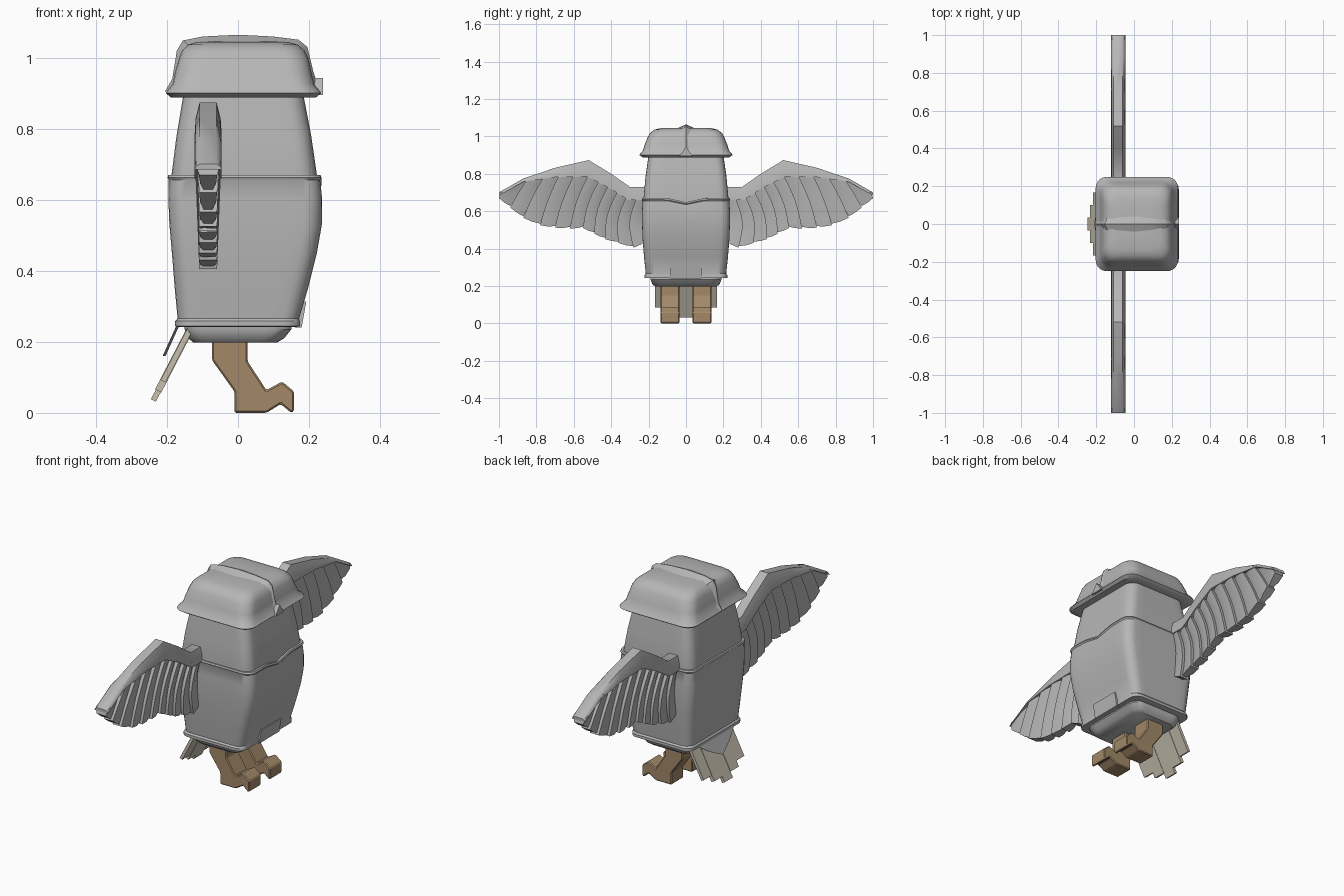
import bpy, bmesh, math
from mathutils import Vector

if "Cube" in bpy.data.objects:
    bpy.data.objects.remove(bpy.data.objects["Cube"])


def material(name, rgb):
    m = bpy.data.materials.new(name)
    m.use_nodes = True
    m.diffuse_color = (*rgb, 1)
    m.node_tree.nodes["Principled BSDF"].inputs["Base Color"].default_value = (*rgb, 1)
    return m


GREY = material("plumage grey", (0.47, 0.47, 0.47))
BROWN = material("leg brown", (0.36, 0.25, 0.14))
BEIGE = material("tail beige", (0.56, 0.52, 0.42))


def finish(name, bm, mat, smooth=None, bevel=0):
    bmesh.ops.recalc_face_normals(bm, faces=bm.faces)
    me = bpy.data.meshes.new(name)
    bm.to_mesh(me)
    bm.free()
    me.materials.append(mat)
    ob = bpy.data.objects.new(name, me)
    bpy.context.collection.objects.link(ob)
    if bevel:
        mod = ob.modifiers.new("bevel", 'BEVEL')
        mod.width = bevel
        mod.segments = 1
    if smooth:
        bpy.ops.object.select_all(action='DESELECT')
        ob.select_set(True)
        bpy.context.view_layer.objects.active = ob
        bpy.ops.object.shade_smooth_by_angle(angle=math.radians(smooth))
    return ob


def skin(bm, rings, closed=True):
    """Join equal rings of points into a capped tube."""
    vs = [[bm.verts.new(p) for p in r] for r in rings]
    n = len(vs[0])
    for a, b in zip(vs, vs[1:]):
        for i in range(n):
            j = (i + 1) % n
            bm.faces.new((a[i], a[j], b[j], b[i]))
    if closed:
        bm.faces.new(vs[0])
        bm.faces.new(vs[-1])


def box_ring(z, x0, x1, h, r, dip=0):
    """Rounded rectangle with the front edge optionally dipping in a V."""
    pts = []
    corners = [(x1 - r, h - r), (x0 + r, h - r), (x0 + r, r - h), (x1 - r, r - h)]
    for k, (cx, cy) in enumerate(corners):
        for i in range(6):
            a = math.pi / 2 * (k + i / 5)
            pts.append(Vector((cx + r * math.cos(a), cy + r * math.sin(a), z)))
        nxt = corners[(k + 1) % 4]
        a = math.pi / 2 * (k + 1)
        off = Vector((r * math.cos(a), r * math.sin(a), z))
        for i in range(1, 8):
            t = i / 8
            pts.append(Vector((cx + (nxt[0] - cx) * t, cy + (nxt[1] - cy) * t, 0)) + off)
    for p in pts:
        if p.x > x1 - r / 2:
            p.z -= dip * max(0, 1 - abs(p.y) / 0.1)
    return pts


def shell(name, sections, mat=GREY):
    bm = bmesh.new()
    skin(bm, [box_ring(*s) for s in sections])
    return finish(name, bm, mat, 35)


# Body: rump, lower shell with V-shaped rim, upper shell
shell("rump", [(0.198, -0.125, 0.11, 0.165, 0.04), (0.21, -0.14, 0.13, 0.18, 0.05),
               (0.235, -0.15, 0.15, 0.19, 0.05), (0.26, -0.15, 0.15, 0.19, 0.05)])
shell("lower_body", [(0.242, -0.165, 0.165, 0.21, 0.04), (0.244, -0.177, 0.174, 0.222, 0.045),
                     (0.258, -0.177, 0.174, 0.222, 0.045), (0.266, -0.17, 0.172, 0.215, 0.045),
                     (0.35, -0.178, 0.197, 0.224, 0.05), (0.45, -0.186, 0.222, 0.232, 0.05),
                     (0.53, -0.193, 0.236, 0.235, 0.05), (0.6, -0.196, 0.237, 0.235, 0.05),
                     (0.655, -0.195, 0.231, 0.232, 0.05, 0.02),
                     (0.662, -0.198, 0.235, 0.236, 0.05, 0.022),
                     (0.67, -0.196, 0.232, 0.233, 0.05, 0.022),
                     (0.67, -0.18, 0.21, 0.215, 0.05, 0.022)])
shell("upper_body", [(0.62, -0.185, 0.222, 0.226, 0.05), (0.67, -0.187, 0.222, 0.227, 0.05),
                     (0.78, -0.173, 0.206, 0.217, 0.05), (0.9, -0.153, 0.183, 0.2, 0.05)])

# Head: flared brim and boxy dome
shell("head", [(0.888, -0.16, 0.19, 0.205, 0.05), (0.888, -0.19, 0.22, 0.232, 0.05),
               (0.9, -0.203, 0.234, 0.25, 0.06), (0.906, -0.2, 0.23, 0.246, 0.06),
               (0.925, -0.184, 0.214, 0.23, 0.06), (0.955, -0.178, 0.207, 0.221, 0.06),
               (1.0, -0.165, 0.197, 0.203, 0.06), (1.02, -0.157, 0.187, 0.19, 0.06),
               (1.036, -0.14, 0.168, 0.168, 0.055), (1.044, -0.115, 0.14, 0.135, 0.05),
               (1.046, -0.06, 0.08, 0.07, 0.04)])

# Crest: raised spine over the middle of the head
crest = [(-0.205, 0.905), (-0.185, 0.94), (-0.172, 1.02), (-0.155, 1.048), (-0.1, 1.059),
         (0, 1.064), (0.1, 1.059), (0.17, 1.05), (0.195, 1.03), (0.212, 0.96), (0.225, 0.92)]
bm = bmesh.new()
skin(bm, [[(x * s, y, 0.9 + (z - 0.9) * s) for x, z in crest]
          for y, s in ((-0.045, 0.88), (0, 1), (0.045, 0.88))])
finish("crest", bm, GREY, 35)

# Beak: small wedge on the front of the brim
bm = bmesh.new()
skin(bm, [[(x, -0.035, 0.895), (x, 0, 0.943), (x, 0.035, 0.895)] for x in (0.17, 0.239)])
finish("beak", bm, GREY)


def prism(name, profile, y0, y1, mat, bevel=0):
    """Side profile in x and z, extruded sideways."""
    bm = bmesh.new()
    skin(bm, [[(x, y, z) for x, z in profile] for y in (y0, y1)])
    return finish(name, bm, mat, bevel=bevel)


# Belly tab and tail cover
prism("belly_tab", [(0.16, 0.24), (0.179, 0.24), (0.192, 0.313), (0.17, 0.313)], -0.082, 0.082, GREY)
bm = bmesh.new()
skin(bm, [[(x + o, y, z) for x, y, z in ((-0.165, -0.16, 0.255), (-0.165, 0.16, 0.255),
          (-0.19, 0.08, 0.2), (-0.208, 0, 0.16), (-0.19, -0.08, 0.2))] for o in (-0.004, 0.004)])
finish("tail_cover", bm, GREY)

# Legs with hooked feet
leg = [(-0.073, 0.22), (-0.073, 0.148), (-0.01, 0.06), (-0.01, 0), (0.08, 0), (0.12, 0.025),
       (0.15, 0), (0.158, 0.005), (0.158, 0.06), (0.124, 0.088), (0.08, 0.064),
       (0.027, 0.145), (0.027, 0.22)]
for side, s in (("right", -1), ("left", 1)):
    prism(side + "_leg", leg, s * 0.036, s * 0.135, BROWN, 0.008)

# Tail feathers, longest in the middle
for i in range(-2, 3):
    end = 0.035 + 0.027 * abs(i)
    top, low = Vector((-0.135, 0.235)), Vector((-0.238 + (end - 0.035) * 0.5, end))
    t = Vector((0.007, -0.0035)) * (1 + 0.25 * (abs(i) % 2))
    prism("tail_feather", [top - t, top + t, low + t, low - t],
          i * 0.066 - 0.034, i * 0.066 + 0.034, BEIGE)

# Wings: thick leading arm and a fan of overlapping feathers
MID = -0.084
arm_top = [(0.2, 0.73), (0.3, 0.73), (0.4, 0.8), (0.52, 0.873), (0.7, 0.832), (0.87, 0.775), (1, 0.70)]
arm_low = [(0.2, 0.66), (0.31, 0.66), (0.42, 0.73), (0.53, 0.785), (0.7, 0.782), (0.87, 0.757), (1, 0.685)]
roots = [(0.2, 0.68), (0.26, 0.68), (0.31, 0.69), (0.36, 0.715), (0.41, 0.745), (0.46, 0.77),
         (0.52, 0.795), (0.6, 0.79), (0.68, 0.79), (0.76, 0.785), (0.85, 0.77), (0.99, 0.70)]
tips = [(0.2, 0.44), (0.28, 0.405), (0.36, 0.43), (0.43, 0.45), (0.49, 0.48), (0.55, 0.51),
        (0.62, 0.508), (0.7, 0.512), (0.78, 0.525), (0.87, 0.565), (0.94, 0.62), (1, 0.67)]


def vane(i, t):
    """Point on the bowed line between feathers."""
    a, b = Vector(roots[i]), Vector(tips[i])
    p = a.lerp(b, t)
    p.x += 0.035 * math.sin(math.pi * t) * (1 - i / 11)
    return p


for side, s in (("right", -1), ("left", 1)):
    bm = bmesh.new()
    rings = []
    for k, (a, b) in enumerate(zip(arm_top, arm_low)):
        a, b = Vector(a), Vector(b)
        ring = []
        for t, w in ((0, 0.024), (0.5, 0.035), (1, 0.038)):
            ring.append((MID + w, a.lerp(b, t)))
        ring += [(2 * MID - x, p) for x, p in reversed(ring)]
        rings.append([(x, s * p.x, p.y) for x, p in ring])
    skin(bm, rings)
    finish(side + "_wing_arm", bm, GREY, 40)

    bm = bmesh.new()
    for i in range(len(roots) - 1):
        rings = []
        for k in range(7):
            t = k / 6
            a, b = vane(i, t), vane(i + 1, t)
            thin = 1 - 0.3 * t
            row = [(MID + 0.018 * thin, a), (MID + 0.032 * thin, a.lerp(b, 0.5)),
                   (MID + 0.036 * thin, b)]
            if k == 6:
                row[0][1].y += 0.008
            row += [(2 * MID - x, p) for x, p in reversed(row)]
            rings.append([(x, s * p.x, p.y) for x, p in row])
        skin(bm, rings)
    finish(side + "_wing_feathers", bm, GREY, 40)
